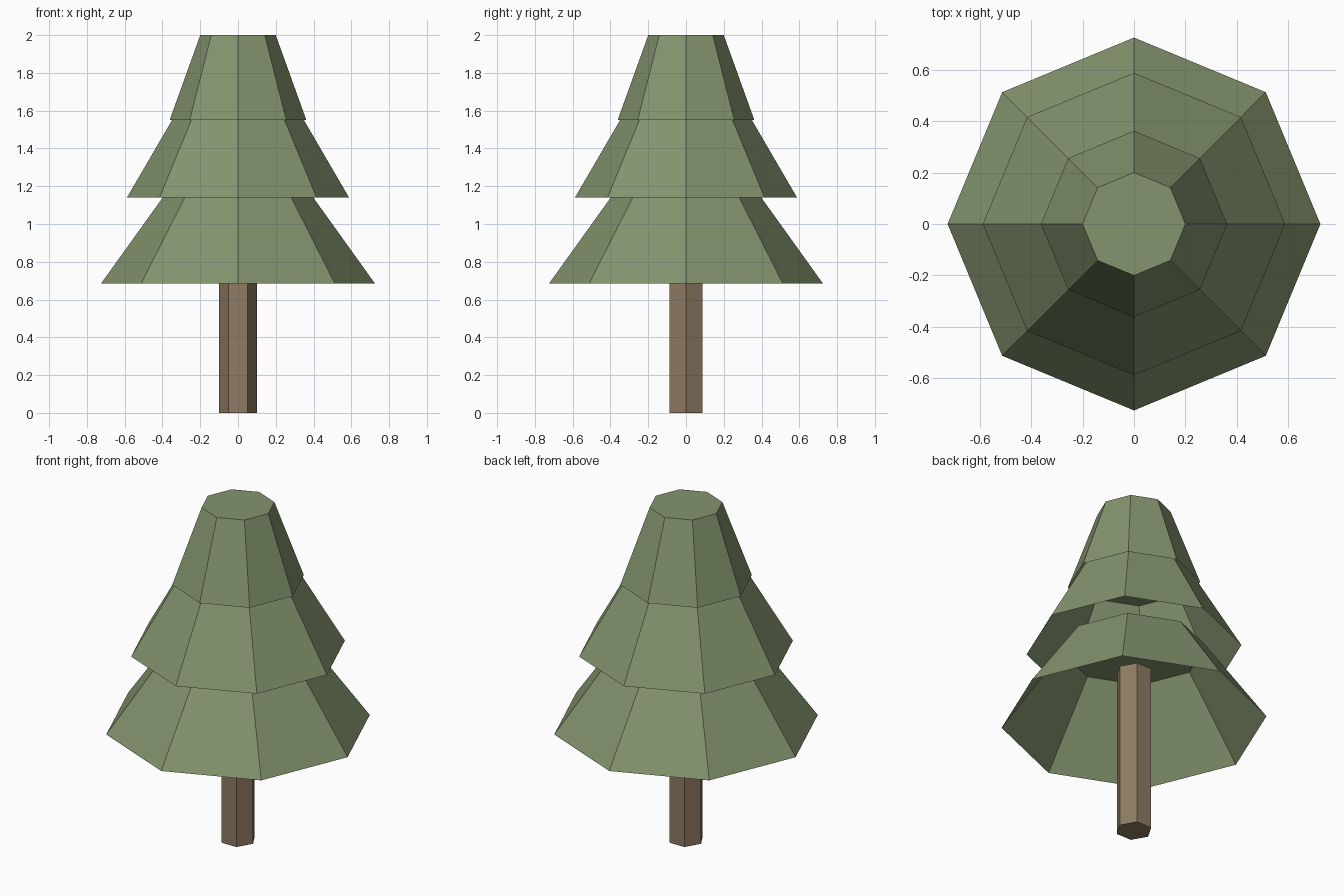
import bpy, bmesh, math

if "Cube" in bpy.data.objects:
    bpy.data.objects.remove(bpy.data.objects["Cube"])


def material(name, rgb):
    m = bpy.data.materials.new(name)
    m.diffuse_color = (*rgb, 1)
    m.use_nodes = True
    m.node_tree.nodes["Principled BSDF"].inputs["Base Color"].default_value = m.diffuse_color
    return m


GREEN = material("leaf green", (0.227, 0.296, 0.156))
BROWN = material("bark brown", (0.275, 0.198, 0.122))


def frustum(name, sides, z0, r0, z1, r1, mat, bottom=False):
    """Flat-sided tapered tube with a closed top and an optional bottom."""
    bm = bmesh.new()

    def ring(z, r):
        return [bm.verts.new((r * math.cos(math.tau * i / sides),
                              r * math.sin(math.tau * i / sides), z))
                for i in range(sides)]

    lo, hi = ring(z0, r0), ring(z1, r1)
    for i in range(sides):
        j = (i + 1) % sides
        bm.faces.new((lo[i], lo[j], hi[j], hi[i]))
    bm.faces.new(hi)
    if bottom:
        bm.faces.new(lo[::-1])
    mesh = bpy.data.meshes.new(name)
    bm.to_mesh(mesh)
    bm.free()
    mesh.materials.append(mat)
    obj = bpy.data.objects.new(name, mesh)
    bpy.context.collection.objects.link(obj)
    return obj


# Six-sided trunk, ending inside the lowest tier
frustum("trunk", 6, 0.0, 0.1, 1.0, 0.1, BROWN, bottom=True)

# Three hollow eight-sided foliage tiers, open underneath
frustum("lower_foliage", 8, 0.685, 0.725, 1.145, 0.395, GREEN)
frustum("middle_foliage", 8, 1.14, 0.588, 1.6, 0.32, GREEN)
frustum("top_foliage", 8, 1.55, 0.362, 2.0, 0.2, GREEN)
